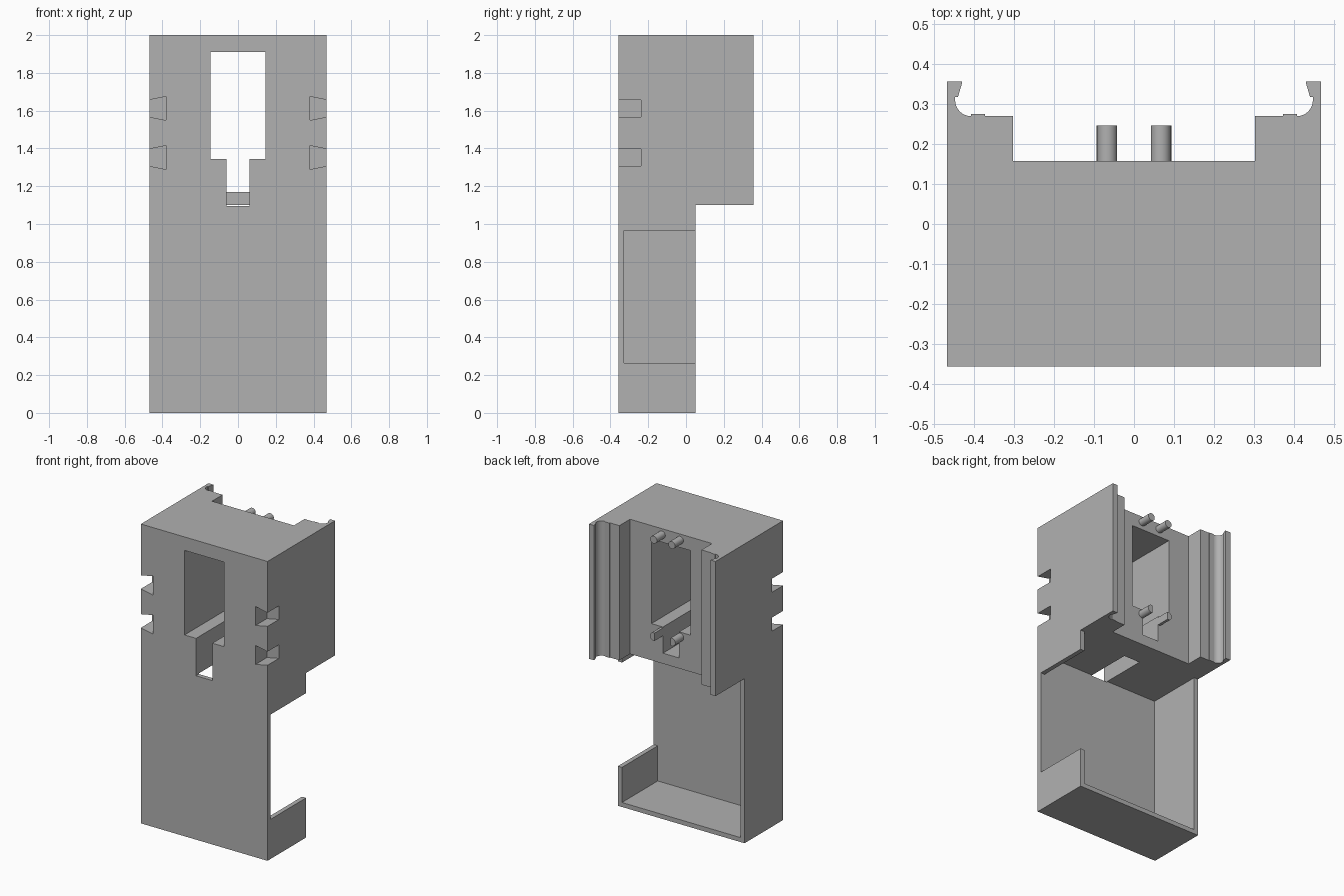
import bpy, bmesh, math
from mathutils import Vector

if "Cube" in bpy.data.objects:
    bpy.data.objects.remove(bpy.data.objects["Cube"], do_unlink=True)

grey = bpy.data.materials.new("mid grey")
grey.use_nodes = True
grey.diffuse_color = (0.44, 0.44, 0.44, 1)
grey.node_tree.nodes["Principled BSDF"].inputs["Base Color"].default_value = grey.diffuse_color


def prism(name, outline, lo, hi, along="z"):
    """Extrude an outline along z (outline in x, y) or along y (outline in x, z)."""
    def place(p, d):
        return Vector((p[0], p[1], d)) if along == "z" else Vector((p[0], d, p[1]))
    bm = bmesh.new()
    face = bm.faces.new([bm.verts.new(place(p, lo)) for p in outline])
    top = bmesh.ops.extrude_face_region(bm, geom=[face])["geom"]
    shift = place((0, 0), hi - lo)
    bmesh.ops.translate(bm, vec=shift, verts=[v for v in top if isinstance(v, bmesh.types.BMVert)])
    bmesh.ops.recalc_face_normals(bm, faces=bm.faces)
    mesh = bpy.data.meshes.new(name)
    bm.to_mesh(mesh)
    bm.free()
    mesh.materials.append(grey)
    obj = bpy.data.objects.new(name, mesh)
    bpy.context.collection.objects.link(obj)
    return obj


def box(name, x, y, z):
    return prism(name, [(x[0], y[0]), (x[1], y[0]), (x[1], y[1]), (x[0], y[1])], *z)


def carve(obj, cutters):
    """Subtract every cutter from the object and bake the result."""
    for c in cutters:
        mod = obj.modifiers.new("cut", "BOOLEAN")
        mod.operation, mod.solver, mod.object = "DIFFERENCE", "EXACT", c
    bpy.context.view_layer.update()
    graph = bpy.context.evaluated_depsgraph_get()
    baked = bpy.data.meshes.new_from_object(obj.evaluated_get(graph))
    obj.modifiers.clear()
    obj.data = baked


def smooth(obj):
    bpy.ops.object.select_all(action="DESELECT")
    obj.select_set(True)
    bpy.context.view_layer.objects.active = obj
    bpy.ops.object.shade_smooth_by_angle(angle=math.radians(30))


W, FRONT, BACK = 0.468, -0.357, 0.357
OVERHANG, REAR, WALL = 1.1, 0.05, 0.03

# Body outline from above: deep back recess and a hooked rail on each side
arc = [(0.408 + 0.04 * math.sin(a), 0.31 - 0.04 * math.cos(a))
       for a in [math.radians(90 * i / 8) for i in range(9)]]
rail = [(0.303, 0.158), (0.303, 0.27), (0.373, 0.27), (0.373, 0.275), (0.408, 0.275)]
rail += arc + [(0.448, 0.318), (0.441, 0.318), (0.431, 0.352), (0.431, BACK), (W, BACK)]
half = rail + [(W, FRONT)]
body = prism("body", half + [(-x, y) for x, y in reversed(half)], 0, 2)

# Window and stepped slot running through the upper block
openings = [
    box("window_cutter", (-0.145, 0.145), (-1, 1), (1.345, 1.91)),
    box("slot_cutter", (-0.06, 0.06), (-1, 1), (1.17, 1.5)),
]
# Lower tray: cleared behind, hollow inside, open on one side
cutters = openings + [
    box("slot_floor_cutter", (-0.06, 0.06), (-1, -0.02), (1.095, 1.25)),
    box("overhang_cutter", (-1, 1), (REAR, 1), (-1, OVERHANG)),
    box("tray_cutter", (WALL - W, W - WALL), (FRONT + WALL, REAR + 0.01), (WALL, OVERHANG)),
    box("side_opening_cutter", (0.3, 1), (FRONT + WALL, REAR + 0.01), (0.265, 0.965)),
]
# Dovetail notches in the front edges
for z in (1.612, 1.352):
    for s in (-1, 1):
        notch = [(s * 0.38, z - 0.063), (s * 0.48, z - 0.043),
                 (s * 0.48, z + 0.043), (s * 0.38, z + 0.063)]
        cutters.append(prism("notch_cutter", notch, -0.5, -0.237, "y"))
carve(body, cutters)
smooth(body)

# Locating pegs on the recessed back wall
for row, z, r in (("upper", 1.96, 0.025), ("lower", 1.312, 0.027)):
    for side, x in (("left", 0.067), ("right", -0.067)):
        ring = [(x + r * math.cos(a), z + r * math.sin(a))
                for a in [math.tau * i / 24 for i in range(24)]]
        peg = prism(f"{row}_{side}_peg", ring, 0.15, 0.247, "y")
        if row == "lower":
            carve(peg, openings)
        smooth(peg)

for c in cutters:
    bpy.data.objects.remove(c, do_unlink=True)
